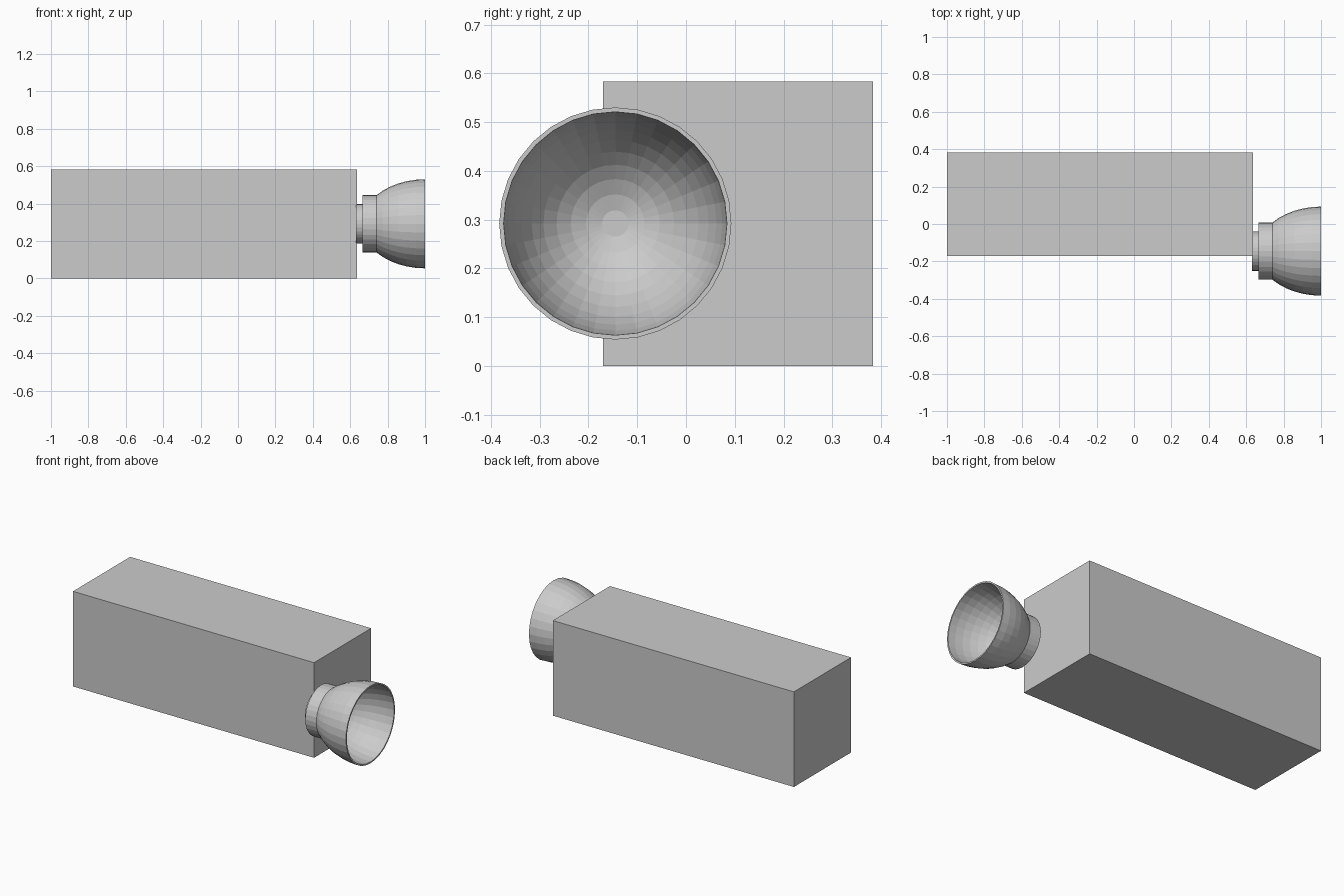
import bpy, bmesh, math
from mathutils import Vector

if "Cube" in bpy.data.objects:
    bpy.data.objects.remove(bpy.data.objects["Cube"])

AXIS_Y, AXIS_Z = -0.145, 0.292   # nozzle axis runs along x
SEGS = 32


def finish(name, bm):
    bmesh.ops.recalc_face_normals(bm, faces=bm.faces)
    mesh = bpy.data.meshes.new(name)
    bm.to_mesh(mesh)
    bm.free()
    obj = bpy.data.objects.new(name, mesh)
    bpy.context.collection.objects.link(obj)
    return obj


def box(name, lo, hi):
    bm = bmesh.new()
    bmesh.ops.create_cube(bm, size=1)
    lo, hi = Vector(lo), Vector(hi)
    for v in bm.verts:
        v.co = (lo + hi) / 2 + v.co * (hi - lo)
    return finish(name, bm)


def lathe(name, profile):
    """Revolve (x, radius) points around the nozzle axis; cap both ends."""
    bm = bmesh.new()
    rings = []
    for x, r in profile:
        rings.append([bm.verts.new((x,
                                    AXIS_Y + r * math.cos(2 * math.pi * i / SEGS),
                                    AXIS_Z + r * math.sin(2 * math.pi * i / SEGS)))
                      for i in range(SEGS)])
    for a, b in zip(rings, rings[1:]):
        for i in range(SEGS):
            j = (i + 1) % SEGS
            bm.faces.new((a[i], a[j], b[j], b[i]))
    bm.faces.new(rings[0])
    bm.faces.new(rings[-1])
    return finish(name, bm)


def dome(length, radius, tip, steps=10):
    """Half-ellipse from a small flat tip out to the rim at x = 1."""
    start = math.asin(tip / radius)
    pts = []
    for k in range(steps + 1):
        t = start + (math.pi / 2 - start) * k / steps
        pts.append((1 - length * math.cos(t), radius * math.sin(t)))
    return pts


# Main rectangular body
box("body", (-1, -0.17, 0), (0.635, 0.383, 0.583))

# Mounting disc against the body
lathe("mount_disc", [(0.63, 0.105), (0.668, 0.105)])

# Collar, bell wall and hollow bowl as one closed shell
outer = [p for p in dome(0.338, 0.238, 0.027) if p[0] > 0.75]
inner = dome(0.327, 0.229, 0.027)
lathe("nozzle_bell",
      [(0.665, 0.153), (0.74, 0.153)] + outer + inner[::-1])
